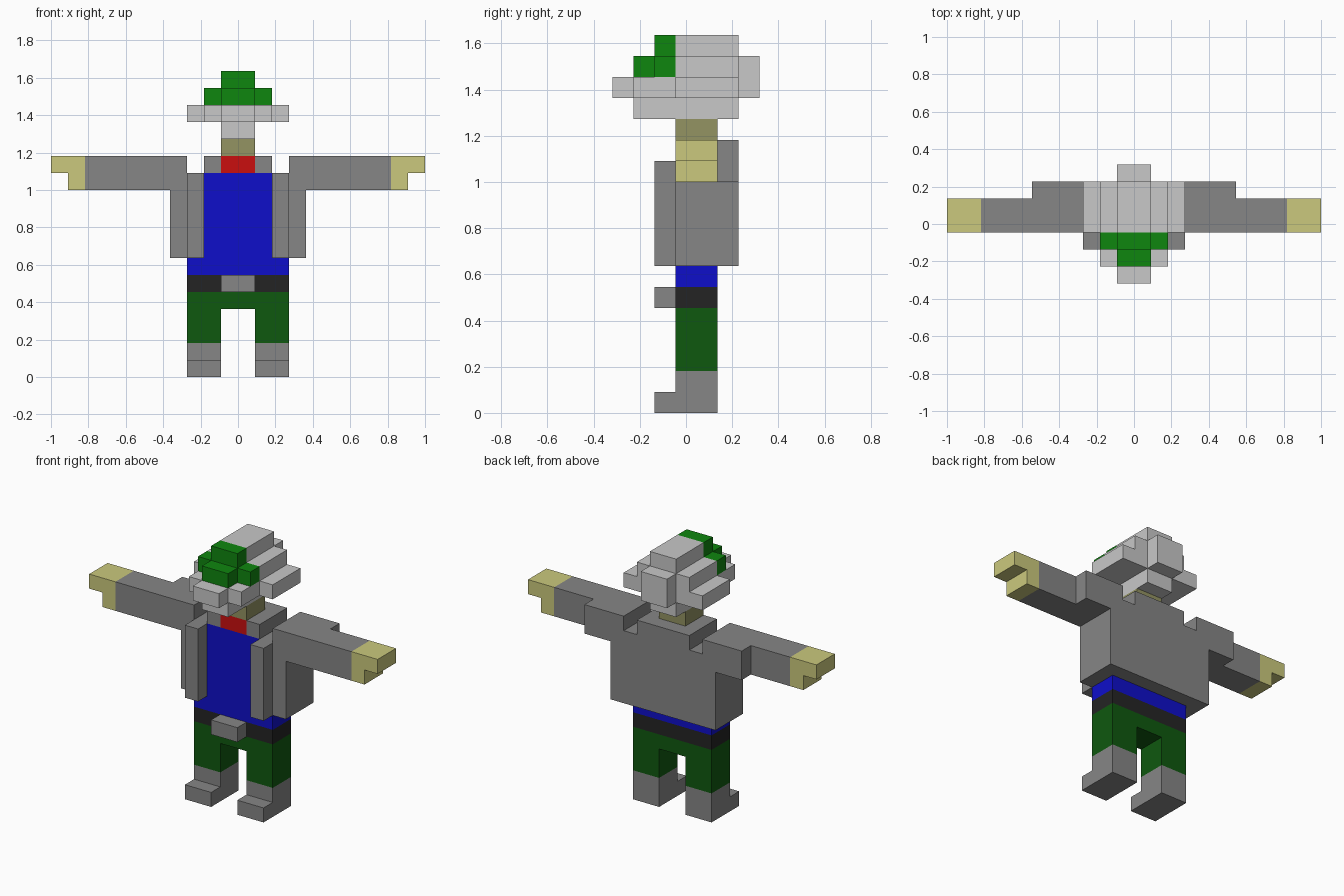
import bpy
import bmesh
from mathutils import Matrix, Vector

cube = bpy.data.objects.get("Cube")
if cube:
    bpy.data.objects.remove(cube, do_unlink=True)

U = 1 / 11  # size of one block


def material(name, rgb):
    """Flat material from 0-255 sRGB values."""
    lin = [c / 255 / 12.92 if c <= 10 else ((c / 255 + 0.055) / 1.055) ** 2.4 for c in rgb]
    m = bpy.data.materials.new(name)
    m.use_nodes = True
    m.diffuse_color = (*lin, 1)
    bsdf = m.node_tree.nodes["Principled BSDF"]
    bsdf.inputs["Base Color"].default_value = (*lin, 1)
    bsdf.inputs["Roughness"].default_value = 0.9
    return m


GREY = material("grey cloth", (134, 134, 134))
PALE = material("pale grey", (200, 200, 200))
GREEN = material("bright green", (15, 134, 15))
PANTS = material("dark green", (15, 88, 15))
BLUE = material("blue", (15, 15, 202))
RED = material("red", (202, 15, 15))
BLACK = material("black leather", (36, 36, 36))
SKIN = material("skin", (203, 201, 125))
NECK = material("shaded skin", (147, 147, 98))


def part(name, mat, *boxes, side=1):
    """One object made of boxes (x0, x1, y0, y1, z0, z1) in block units."""
    bm = bmesh.new()
    for x0, x1, y0, y1, z0, z1 in boxes:
        centre = Vector((side * (x0 + x1), y0 + y1, z0 + z1)) * U / 2
        size = Vector((x1 - x0, y1 - y0, z1 - z0)) * U
        bmesh.ops.create_cube(bm, size=1, matrix=Matrix.Translation(centre) @ Matrix.Diagonal(size).to_4x4())
    mesh = bpy.data.meshes.new(name)
    bm.to_mesh(mesh)
    bm.free()
    mesh.materials.append(mat)
    obj = bpy.data.objects.new(name, mesh)
    bpy.context.collection.objects.link(obj)
    return obj


F, B = -0.5, 1.5  # front and back of the body

# Paired parts
for label, s in (("left", 1), ("right", -1)):
    part(label + "_boot", GREY, (1, 3, F, B, 0, 2), (1, 3, F - 1, F, 0, 1), side=s)
    part(label + "_trouser_leg", PANTS, (1, 3, F, B, 2, 4), side=s)
    part(label + "_jacket_side", GREY, (2, 3, F, B, 7, 12), (3, 4, F, B, 7, 11), side=s)
    part(label + "_jacket_flap", GREY, (2, 3, F - 1, F, 7, 12), side=s)
    part(label + "_sleeve", GREY, (3, 9, F, B, 11, 13), side=s)
    part(label + "_shoulder_back", GREY, (3, 6, B, B + 1, 11, 13), side=s)
    part(label + "_hand", SKIN, (9, 11, F, B, 12, 13), (9, 10, F, B, 11, 12), side=s)
    part(label + "_collar", GREY, (1, 2, F, B + 1, 12, 13), side=s)

# Hips, belt and torso
part("trouser_hips", PANTS, (-3, 3, F, B, 4, 5))
part("belt", BLACK, (-3, 3, F, B, 5, 6))
part("belt_buckle", GREY, (-1, 1, F - 1, F, 5, 6))
part("shirt", BLUE, (-3, 3, F, B, 6, 7), (-2, 2, F, B, 7, 12))
part("jacket_back", GREY, (-4, 4, B, B + 1, 7, 11), (-3, 3, B, B + 1, 11, 12))
part("collar_back", GREY, (-1, 1, 0.5, B + 1, 12, 13))
part("scarf", RED, (-1, 1, F, 0.5, 12, 13))

# Neck and head
part("neck", NECK, (-1, 1, F, B, 13, 14))
part("head_base", PALE, (-1, 1, -2.5, 2.5, 14, 15))
part("head_brim", PALE, (-3, 3, F, 2.5, 15, 16), (-2, 2, -2.5, F, 15, 16),
     (-1, 1, -3.5, -2.5, 15, 16))
part("head_back", PALE, (-1, 1, 2.5, 3.5, 15, 17))
part("head_crown", PALE, (-2, 2, F, 2.5, 16, 17), (-1, 1, F, 2.5, 17, 18))
part("visor", GREEN, (-2, 2, -1.5, F, 16, 17), (-1, 1, -2.5, -1.5, 16, 17),
     (-1, 1, -1.5, F, 17, 18))
